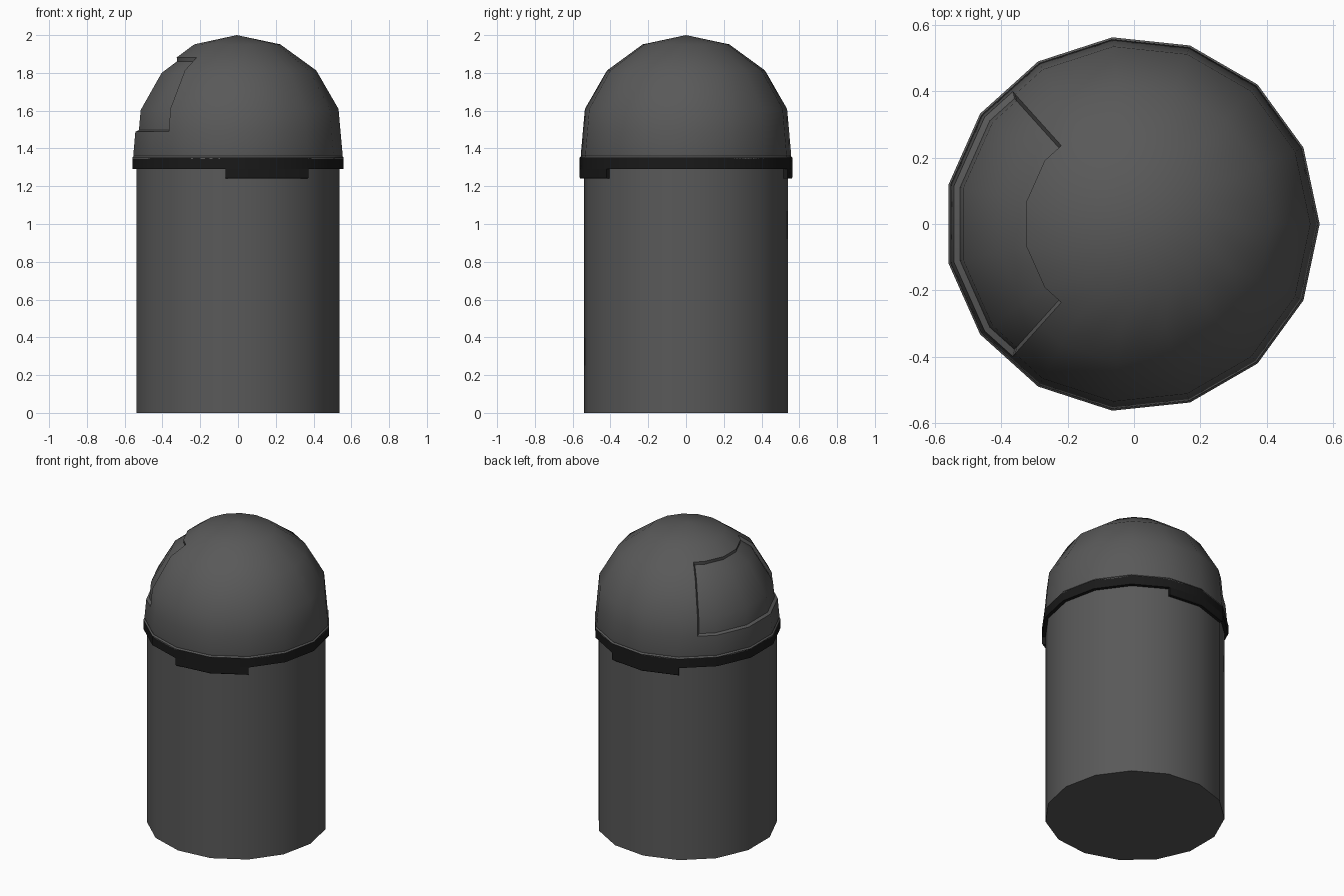
import bpy, bmesh, math

if "Cube" in bpy.data.objects:
    bpy.data.objects.remove(bpy.data.objects["Cube"])

N = 15                      # sides of every round part
STEP = 2 * math.pi / N
R, R_BODY, CX = 0.566, 0.5435, -0.0062


def material(name, v):
    m = bpy.data.materials.new(name)
    m.diffuse_color = (v, v, v, 1)
    m.use_nodes = True
    m.node_tree.nodes["Principled BSDF"].inputs["Base Color"].default_value = m.diffuse_color
    return m


GREY = material("dark_grey", 0.1)
BLACK = material("black", 0.01)


def point(r, z, i):
    """Point on the N-sided outline; half indices lie in the middle of a side."""
    if i % 1:
        r *= math.cos(STEP / 2)
    return (CX + r * math.cos(i * STEP), r * math.sin(i * STEP), z)


def finish(name, bm, mat):
    bmesh.ops.recalc_face_normals(bm, faces=bm.faces)
    me = bpy.data.meshes.new(name)
    bm.to_mesh(me)
    bm.free()
    me.materials.append(mat)
    ob = bpy.data.objects.new(name, me)
    bpy.context.collection.objects.link(ob)
    bpy.ops.object.select_all(action='DESELECT')
    ob.select_set(True)
    bpy.context.view_layer.objects.active = ob
    bpy.ops.object.shade_smooth_by_angle(angle=math.radians(30))
    return ob


def sweep(profile, start, count, step=1.0, loop=False):
    """Turn a profile about the upright axis; loop closes the profile."""
    bm = bmesh.new()
    full = abs(count * step - N) < 1e-6
    cols = [[bm.verts.new(point(r, z, start + k * step)) for r, z in profile]
            for k in range(count if full else count + 1)]
    n = len(profile)
    for k in range(count):
        a, b = cols[k], cols[(k + 1) % len(cols)]
        for j in range(n if loop else n - 1):
            q = (j + 1) % n
            bm.faces.new((a[j], b[j], b[q], a[q]))
    if loop and not full:
        bm.faces.new(cols[0])
        bm.faces.new(cols[-1])
    if not loop:
        bm.faces.new([c[0] for c in cols])
    return bm, cols


# Body drum
bm, cols = sweep([(R_BODY, 0), (R_BODY, 1.32)], 0, N)
bm.faces.new([c[-1] for c in cols])
finish("body", bm, GREY)

# Rim band and its two clasps, each two sides wide
bm, _ = sweep([(0.52, 1.29), (R, 1.29), (R, 1.35), (0.52, 1.35)], 0, N, loop=True)
finish("rim_band", bm, BLACK)
for name, start in (("front_clasp", 11), ("back_clasp", 3)):
    bm, _ = sweep([(0.53, 1.24), (R - 0.004, 1.24), (R, 1.246), (R, 1.295), (0.53, 1.295)],
                  start, 2, loop=True)
    finish(name, bm, BLACK)

# Domed lid: sphere profile with midpoints so the hatch can start halfway
ring = [(R * math.sin(k * STEP), 2 - R + R * math.cos(k * STEP)) for k in (4, 3, 2, 1)]
ring[0] = (0.56, 1.368)
mid = lambda a, b: ((a[0] + b[0]) / 2, (a[1] + b[1]) / 2)
profile = [(R, 1.345), (R, 1.351), (0.558, 1.359), ring[0], mid(ring[0], ring[1]), ring[1],
           ring[2], mid(ring[2], ring[3]), ring[3]]
bm, cols = sweep(profile, 0, 2 * N, step=0.5)
top = bm.verts.new((CX, 0, 2))
for k in range(2 * N):
    bm.faces.new((cols[k][-1], cols[(k + 1) % (2 * N)][-1], top))
bmesh.ops.recalc_face_normals(bm, faces=bm.faces)

# Recessed hatch on the left of the lid
hatch = []
for f in bm.faces:
    c = f.calc_center_median()
    away = abs(math.atan2(c.y, -(c.x - CX)))
    if 1.49 < c.z < 1.877 and away < 2 * STEP:
        hatch.append(f)
bmesh.ops.inset_region(bm, faces=hatch, thickness=0.01, depth=-0.018,
                       use_even_offset=True, use_boundary=True)
finish("dome_lid", bm, GREY)
